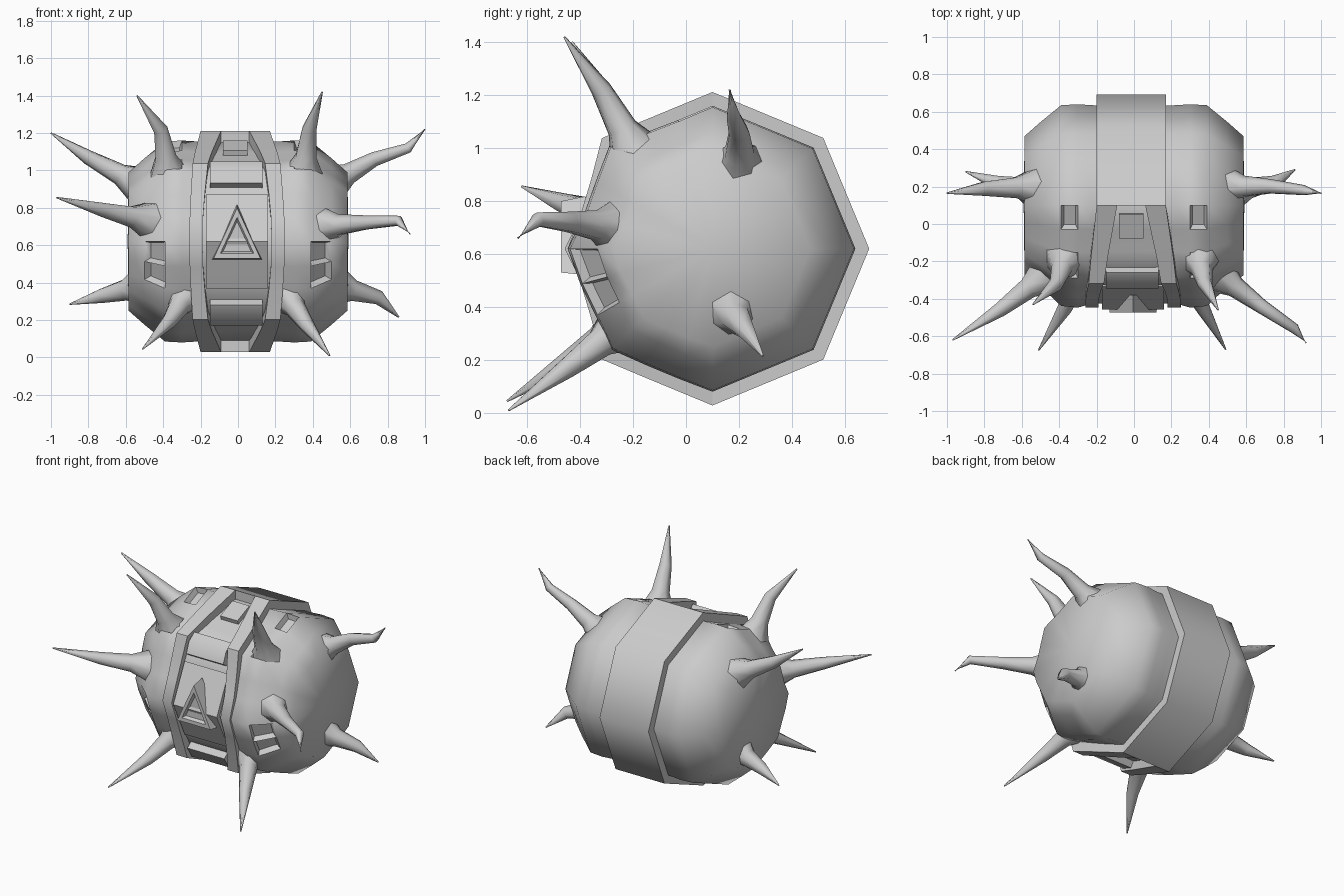
import bpy, bmesh, math
from mathutils import Vector

if "Cube" in bpy.data.objects:
    bpy.data.objects.remove(bpy.data.objects["Cube"], do_unlink=True)

grey = bpy.data.materials.new("stone_grey")
grey.use_nodes = True
COLOUR = (0.6, 0.6, 0.6, 1)
grey.diffuse_color = COLOUR
grey.node_tree.nodes["Principled BSDF"].inputs["Base Color"].default_value = COLOUR

CY, CZ = 0.1, 0.62
BACK = [-90, -45, 0, 45, 90]
FRONT = list(range(90, 271, 15))


def polar(x, r, a):
    """Point on an octagon of radius r around the x axis."""
    k = math.cos(math.radians(22.5)) / math.cos(math.radians(a % 45 - 22.5))
    t = math.radians(a)
    return Vector((x, CY + r * k * math.cos(t), CZ + r * k * math.sin(t)))


def finish(name, bm, angle=60):
    bmesh.ops.recalc_face_normals(bm, faces=bm.faces)
    me = bpy.data.meshes.new(name)
    bm.to_mesh(me)
    bm.free()
    me.materials.append(grey)
    ob = bpy.data.objects.new(name, me)
    bpy.context.collection.objects.link(ob)
    bpy.ops.object.select_all(action='DESELECT')
    ob.select_set(True)
    bpy.context.view_layer.objects.active = ob
    bpy.ops.object.shade_smooth_by_angle(angle=math.radians(angle))
    return ob


def skin(bm, rings, closed=True):
    """Join successive rings of points with quads."""
    vs = [[bm.verts.new(p) for p in ring] for ring in rings]
    n = len(vs[0])
    for a, b in zip(vs, vs[1:]):
        for i in range(n if closed else n - 1):
            j = (i + 1) % n
            bm.faces.new((a[i], a[j], b[j], b[i]))
    return vs


# Body: octagonal barrel lying on its side, with a carved front
half = [(0.585, 0.37), (0.5, 0.445), (0.39, 0.535), (0.3, 0.54), (0.22, 0.535), (0.1, 0.53)]
profile = [(-x, r) for x, r in half] + [(x, r) for x, r in reversed(half)]
angles = BACK + FRONT[1:-1]


def relief(x, a):
    front = max(0, -math.cos(math.radians(a)))
    return front * (0.012 * math.cos(x * 45) + 0.008 * math.sin(math.radians(a * 6)))


bm = bmesh.new()
vs = skin(bm, [[polar(x, r + relief(abs(x), a), a) for a in angles] for x, r in profile])
for ring, x in ((vs[0], -0.59), (vs[-1], 0.59)):
    hub = bm.verts.new((x, CY, CZ))
    for a, b in zip(ring, ring[1:] + ring[:1]):
        bm.faces.new((a, b, hub))
bmesh.ops.recalc_face_normals(bm, faces=bm.faces)

# Sunken pockets, placed in the nearest faces
spots = [(s * x, y, z) for s in (-1, 1) for x, y, z in
         ((0.34, 0.04, 1.15), (0.45, -0.31, 0.46), (0.34, -0.24, 0.97), (0.45, -0.35, 0.56))]
pits = set()
for spot in spots:
    pits.add(min(bm.faces, key=lambda f: (f.calc_center_median() - Vector(spot)).length))
bmesh.ops.inset_individual(bm, faces=list(pits), thickness=0.02, depth=-0.035)
finish("body", bm)


# Raised bands wrapping the middle
def band(name, degrees, edges, radius, inner=0.45):
    bm = bmesh.new()
    rings = []
    for a in degrees:
        x0, x1 = edges(a)
        r = radius(a)
        rings.append([polar(x0, inner, a), polar(x0, r, a), polar(x1, r, a), polar(x1, inner, a)])
    vs = skin(bm, rings)
    bm.faces.new(vs[0])
    bm.faces.new(vs[-1])
    finish(name, bm, 50)


def forward(a):
    return max(0, -math.cos(math.radians(a)))


def ridge_radius(a):
    return 0.592 - 0.045 * max(0, forward(a) - 0.7) / 0.3


band("back_band", BACK, lambda a: (-0.2, 0.17), lambda a: 0.592)
band("right_ridge", FRONT, lambda a: (-0.2 - 0.06 * forward(a), -0.09 - 0.1 * forward(a)), ridge_radius)
band("left_ridge", FRONT, lambda a: (0.06 + 0.12 * forward(a), 0.17 + 0.08 * forward(a)), ridge_radius)
band("chest_panel", range(150, 211, 15), lambda a: (-0.17, 0.16),
     lambda a: 0.558 - 0.02 * abs(a - 180) / 30)
band("crown_block", (95, 102, 110), lambda a: (-0.08, 0.05), lambda a: 0.56)
band("brow_block", (130, 137, 145), lambda a: (-0.15, 0.13), lambda a: 0.575)
band("chin_block", (218, 227, 236), lambda a: (-0.15, 0.13), lambda a: 0.575)

# Triangular emblem plate with a sunken centre
bm = bmesh.new()
outline = [(-0.13, 0.53), (0.12, 0.53), (-0.005, 0.8)]
mid = Vector((-0.005, 0.62))


def tri(k, y):
    return [Vector((mid.x + (x - mid.x) * k, y, mid.y + (z - mid.y) * k)) for x, z in outline]


vs = skin(bm, [tri(1.1, -0.38), tri(1, -0.472), tri(0.72, -0.472), tri(0.6, -0.45)])
bm.faces.new(vs[0])
bm.faces.new(vs[-1])
finish("triangle_plate", bm, 30)


# Spikes: bent tapering horns with flared roots
def spike(name, points, sides=7):
    pts = [Vector(p) for p in points]
    pts.insert(1, pts[0].lerp(pts[1], 0.4))
    radii = [0.11, 0.058] + [0.04 - 0.012 * i for i in range(len(pts) - 3)] + [0.004]
    rings = []
    for i, (p, r) in enumerate(zip(pts, radii)):
        d = (pts[min(i + 1, len(pts) - 1)] - pts[max(i - 1, 0)]).normalized()
        u = d.orthogonal().normalized()
        v = d.cross(u)
        rings.append([p + r * (u * math.cos(t) + v * math.sin(t))
                      for t in (math.tau * k / sides for k in range(sides))])
    bm = bmesh.new()
    vs = skin(bm, rings)
    bm.faces.new(vs[0])
    bm.faces.new(vs[-1])
    finish(name, bm, 70)


spike("right_crown_spike", [(-0.37, -0.19, 0.98), (-0.415, -0.32, 1.22), (-0.54, -0.43, 1.4)])
spike("left_crown_spike", [(0.35, -0.19, 0.98), (0.38, -0.32, 1.22), (0.45, -0.46, 1.42)])
spike("right_upper_spike", [(-0.52, 0.2, 0.92), (-0.8, 0.19, 1.07), (-1.0, 0.165, 1.2)])
spike("left_upper_spike", [(0.5, 0.2, 0.93), (0.73, 0.2, 1.06), (0.91, 0.18, 1.12), (1.0, 0.165, 1.22)])
spike("right_middle_spike", [(-0.47, -0.27, 0.73), (-0.72, -0.46, 0.79), (-0.97, -0.62, 0.855)])
spike("left_middle_spike", [(0.45, -0.27, 0.7), (0.68, -0.44, 0.72), (0.86, -0.56, 0.73), (0.92, -0.635, 0.66)])
spike("right_lower_spike", [(-0.53, 0.18, 0.38), (-0.73, 0.22, 0.33), (-0.9, 0.28, 0.285)])
spike("left_lower_spike", [(0.53, 0.17, 0.38), (0.75, 0.22, 0.32), (0.86, 0.29, 0.215)])
spike("right_foot_spike", [(-0.28, -0.24, 0.33), (-0.37, -0.45, 0.19), (-0.51, -0.675, 0.045)])
spike("left_foot_spike", [(0.26, -0.24, 0.33), (0.37, -0.45, 0.17), (0.49, -0.67, 0.01)])
